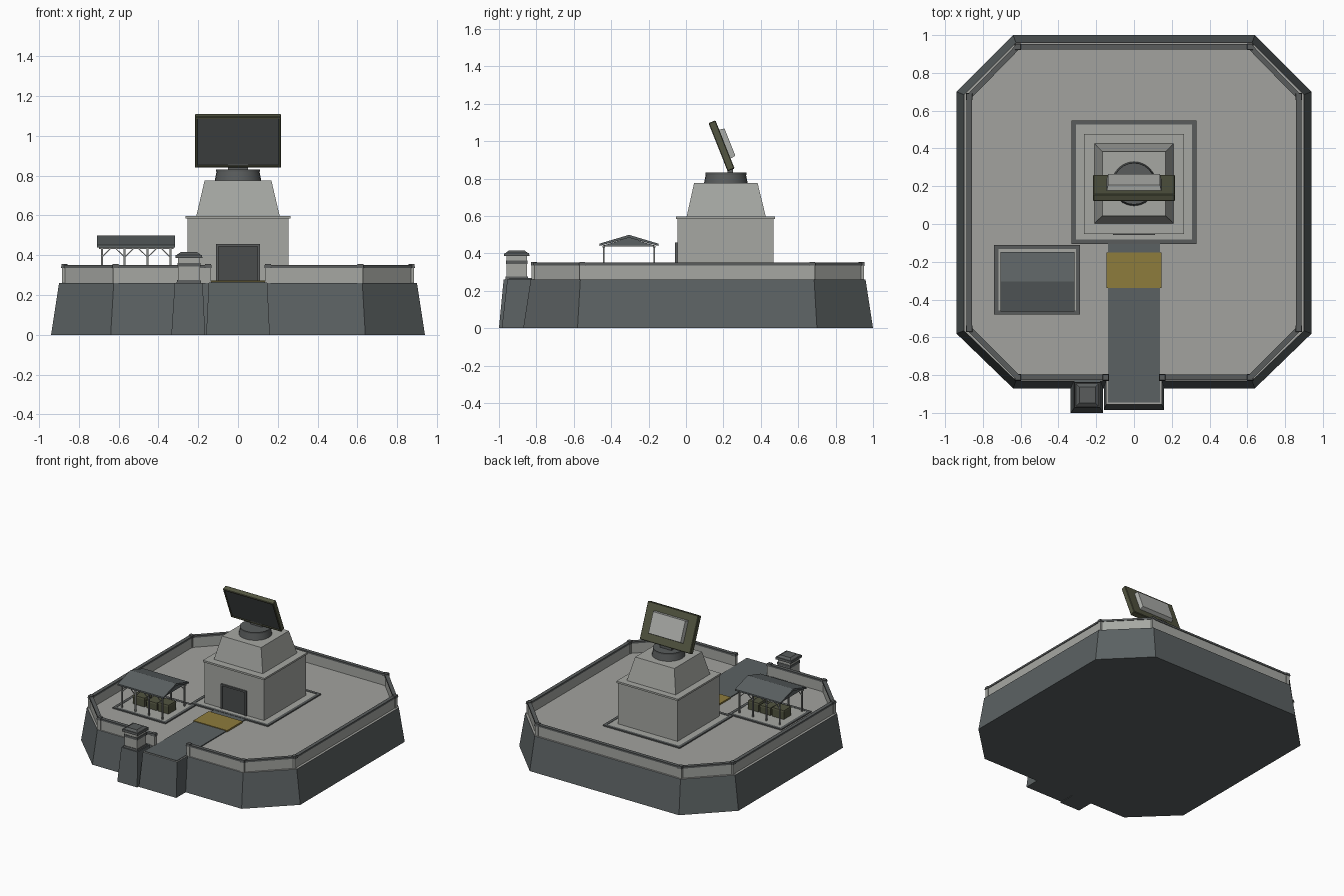
import bpy, bmesh, math
from mathutils import Vector, Matrix

old = bpy.data.objects.get("Cube")
if old:
    bpy.data.objects.remove(old, do_unlink=True)


def material(name, *rgb):
    m = bpy.data.materials.new(name)
    m.use_nodes = True
    m.diffuse_color = (*rgb, 1)
    m.node_tree.nodes["Principled BSDF"].inputs["Base Color"].default_value = (*rgb, 1)
    return m


CONCRETE = material("pale concrete", 0.38, 0.39, 0.365)
DECK = material("deck grey", 0.36, 0.365, 0.345)
SLATE = material("slate", 0.105, 0.12, 0.123)
TRIM = material("dark trim", 0.1, 0.107, 0.107)
OLIVE = material("olive", 0.085, 0.09, 0.052)
CHARCOAL = material("charcoal", 0.068, 0.073, 0.073)
OCHRE = material("ochre", 0.27, 0.2, 0.045)
PALE = material("pale metal", 0.42, 0.43, 0.41)
POST = material("post grey", 0.24, 0.25, 0.24)

G = 0.26  # deck level


def finish(name, bm, *mats):
    bmesh.ops.recalc_face_normals(bm, faces=bm.faces)
    me = bpy.data.meshes.new(name)
    bm.to_mesh(me)
    bm.free()
    for m in mats:
        me.materials.append(m)
    ob = bpy.data.objects.new(name, me)
    bpy.context.scene.collection.objects.link(ob)
    return ob


def loft(name, low, high, z0, z1, mat, top=None):
    """Solid between two outlines; the top face may have its own colour."""
    bm = bmesh.new()
    a = [bm.verts.new((x, y, z0)) for x, y in low]
    b = [bm.verts.new((x, y, z1)) for x, y in high]
    bm.faces.new(a)
    lid = bm.faces.new(b)
    for i in range(len(a)):
        j = (i + 1) % len(a)
        bm.faces.new((a[i], a[j], b[j], b[i]))
    if top:
        lid.material_index = 1
    return finish(name, bm, mat, *([top] if top else []))


def rect(x0, x1, y0, y1, d=0):
    return [(x0 + d, y0 + d), (x1 - d, y0 + d), (x1 - d, y1 - d), (x0 + d, y1 - d)]


def octagon(x, y0, y1, cx, c0, c1):
    return [(-cx, y0), (cx, y0), (x, c0), (x, c1), (cx, y1), (-cx, y1), (-x, c1), (-x, c0)]


def block(name, x0, x1, y0, y1, z0, z1, mat, taper=0, top=None):
    r = (x0, x1, y0, y1)
    return loft(name, rect(*r), rect(*r, taper), z0, z1, mat, top)


def beam(name, a, b, width, height, mat):
    """Box bar running from a to b."""
    a, b = Vector(a), Vector(b)
    d = (b - a).normalized()
    side = Vector((-d.y, d.x, 0)).normalized() if abs(d.z) < 0.99 else Vector((1, 0, 0))
    up = d.cross(side)
    bm = bmesh.new()
    bmesh.ops.create_cube(bm, size=1)
    for v in bm.verts:
        c = v.co.copy()
        v.co = (a + b) / 2 + d * c.x * (b - a).length + side * c.y * width + up * c.z * height
    return finish(name, bm, mat)


def border(name, x0, x1, y0, y1, z, w, mat):
    """Flat frame on the ground around a pad."""
    for part, r in (("front", (x0, x1, y0, y0 + w)), ("back", (x0, x1, y1 - w, y1)),
                    ("right", (x0, x0 + w, y0 + w, y1 - w)), ("left", (x1 - w, x1, y0 + w, y1 - w))):
        block(f"{name}_{part}", *r, G - 0.01, z, mat)


# Fortified base, gate ramp block and pillar block
loft("base", octagon(0.94, -0.87, 1.0, 0.64, -0.58, 0.70),
     octagon(0.9, -0.83, 0.96, 0.625, -0.565, 0.685), 0, G, SLATE, DECK)
loft("gate_block", rect(-0.16, 0.16, -0.985, -0.7), rect(-0.147, 0.147, -0.955, -0.7),
     0, G + 0.003, SLATE, DECK)
loft("pillar_block", rect(-0.335, -0.165, -1.0, -0.8), rect(-0.318, -0.178, -0.975, -0.8),
     0, G + 0.001, SLATE)
block("path", -0.137, 0.137, -0.945, -0.1, G - 0.01, G + 0.007, SLATE)
block("warning_plate", -0.145, 0.145, -0.34, -0.15, G, G + 0.012, OCHRE)

# Parapet: open loop of walls with caps and corner posts
ring = octagon(0.872, -0.812, 0.938, 0.615, -0.555, 0.675)
loop = [(0.15, -0.812)] + ring[1:] + [ring[0], (-0.15, -0.812)]
for p, q in zip(loop, loop[1:]):
    beam("parapet_wall", (*p, G + 0.035), (*q, G + 0.035), 0.018, 0.09, CONCRETE)
    beam("parapet_cap", (*p, G + 0.083), (*q, G + 0.083), 0.028, 0.014, TRIM)
for x, y in loop:
    block("parapet_post", x - 0.014, x + 0.014, y - 0.014, y + 0.014, G - 0.01, 0.338, CONCRETE)
    block("post_cap", x - 0.018, x + 0.018, y - 0.018, y + 0.018, 0.336, 0.355, TRIM, 0.003)

# Gate pillar
px, py = -0.247, -0.905
for name, r, z0, z1, mat, taper in (
        ("foot", 0.062, 0.26, 0.275, TRIM, 0.003), ("shaft", 0.055, 0.27, 0.39, CONCRETE, 0),
        ("band", 0.058, 0.343, 0.362, TRIM, 0), ("cap", 0.068, 0.385, 0.402, TRIM, 0.002),
        ("cap_top", 0.06, 0.402, 0.415, TRIM, 0.018)):
    block("pillar_" + name, px - r, px + r, py - r, py + r, z0, z1, mat, taper)

# Main building
block("building_pad", -0.31, 0.31, -0.085, 0.53, G - 0.01, G + 0.006, CONCRETE)
border("pad_border", -0.33, 0.33, -0.105, 0.548, G + 0.009, 0.022, TRIM)
block("building", -0.255, 0.255, -0.045, 0.468, G, 0.59, CONCRETE)
block("building_cornice", -0.264, 0.264, -0.053, 0.476, 0.584, 0.598, CONCRETE)
loft("tower", rect(-0.21, 0.21, 0.003, 0.427), rect(-0.168, 0.168, 0.043, 0.383), 0.595, 0.775, CONCRETE)
block("door", -0.1, 0.1, -0.05, -0.04, G, 0.447, CHARCOAL)
for s in (-1, 1):
    x = s * 0.104
    block("door_jamb", x - 0.006, x + 0.006, -0.058, -0.04, G, 0.456, TRIM)
block("door_lintel", -0.11, 0.11, -0.058, -0.04, 0.445, 0.457, TRIM)

# Turntable
for name, r0, r1, z0, z1 in (("turntable", 0.118, 0.108, 0.77, 0.82), ("turntable_rim", 0.11, 0.11, 0.82, 0.832)):
    bm = bmesh.new()
    bmesh.ops.create_cone(bm, cap_ends=True, segments=24, radius1=r0, radius2=r1, depth=z1 - z0,
                          matrix=Matrix.Translation((0, 0.213, (z0 + z1) / 2)))
    ob = finish(name, bm, TRIM)
    for f in ob.data.polygons:
        f.use_smooth = abs(f.normal.z) < 0.7
block("antenna_bracket", -0.05, 0.05, 0.222, 0.25, 0.82, 0.87, TRIM)

# Tilted antenna: framed dark face in front, pale housing behind
tilt = Matrix.Translation((0, 0.19, 0.975)) @ Matrix.Rotation(math.radians(21.7), 4, 'X')
bm = bmesh.new()
bmesh.ops.create_cube(bm, size=1, matrix=Matrix.Diagonal((0.434, 0.04, 0.277, 1)))
bmesh.ops.bevel(bm, geom=list(bm.edges), offset=0.004, segments=1, affect='EDGES')
face = min(bm.faces, key=lambda f: f.calc_center_median().y)
bmesh.ops.inset_region(bm, faces=[face], thickness=0.01)
bmesh.ops.inset_region(bm, faces=[face], thickness=0.002, depth=-0.006)
face.material_index = 1
finish("antenna_panel", bm, OLIVE, CHARCOAL).matrix_world = tilt
bm = bmesh.new()
bmesh.ops.create_cube(bm, size=1, matrix=Matrix.Translation((0, 0.033, 0.002)) @ Matrix.Diagonal((0.29, 0.032, 0.168, 1)))
face = max(bm.faces, key=lambda f: f.calc_center_median().y)
for v in face.verts:
    v.co.x *= 0.95
    v.co.z *= 0.93
finish("antenna_housing", bm, PALE).matrix_world = tilt

# Open shelter
block("shelter_pad", -0.72, -0.305, -0.46, -0.13, G - 0.01, G + 0.007, CONCRETE)
border("shelter_border", -0.74, -0.285, -0.48, -0.11, G + 0.009, 0.022, TRIM)
columns = (-0.685, -0.57, -0.455, -0.34)
for y in (-0.44, -0.17):
    beam("shelter_beam", (-0.7, y, 0.437), (-0.325, y, 0.437), 0.012, 0.012, POST)
    for x in columns:
        block("shelter_post", x - 0.005, x + 0.005, y - 0.005, y + 0.005, G, 0.436, POST)
        for s in (-1, 1):
            if -0.7 < x + s * 0.04 < -0.32:
                beam("shelter_brace", (x, y, 0.39), (x + s * 0.045, y, 0.434), 0.005, 0.005, POST)
for x in columns:
    beam("shelter_tie", (x, -0.44, 0.44), (x, -0.17, 0.44), 0.008, 0.008, POST)

# Gable roof from a profile extruded along x
profile = [(-0.462, 0.44), (-0.462, 0.452), (-0.305, 0.499), (-0.148, 0.452), (-0.148, 0.44), (-0.305, 0.484)]
bm = bmesh.new()
ends = [[bm.verts.new((x, y, z)) for y, z in profile] for x in (-0.708, -0.316)]
for i in range(len(profile)):
    j = (i + 1) % len(profile)
    bm.faces.new((ends[0][i], ends[0][j], ends[1][j], ends[1][i]))
for e in ends:
    bm.faces.new((e[0], e[1], e[2], e[5]))
    bm.faces.new((e[2], e[3], e[4], e[5]))
finish("shelter_roof", bm, SLATE)
for x in (-0.69, -0.334):
    loft("gable_infill", rect(x - 0.003, x + 0.003, -0.44, -0.17), rect(x - 0.003, x + 0.003, -0.31, -0.3),
         0.442, 0.484, SLATE)

# Stored crates
for x, r, h in ((-0.61, 0.05, 0.065), (-0.5, 0.045, 0.055), (-0.4, 0.045, 0.065)):
    block("crate", x - r, x + r, -0.345, -0.255, G, G + h, OLIVE)
    block("crate_lid", x - r - 0.003, x + r + 0.003, -0.348, -0.252, G + h, G + h + 0.01, OLIVE, 0.003)
